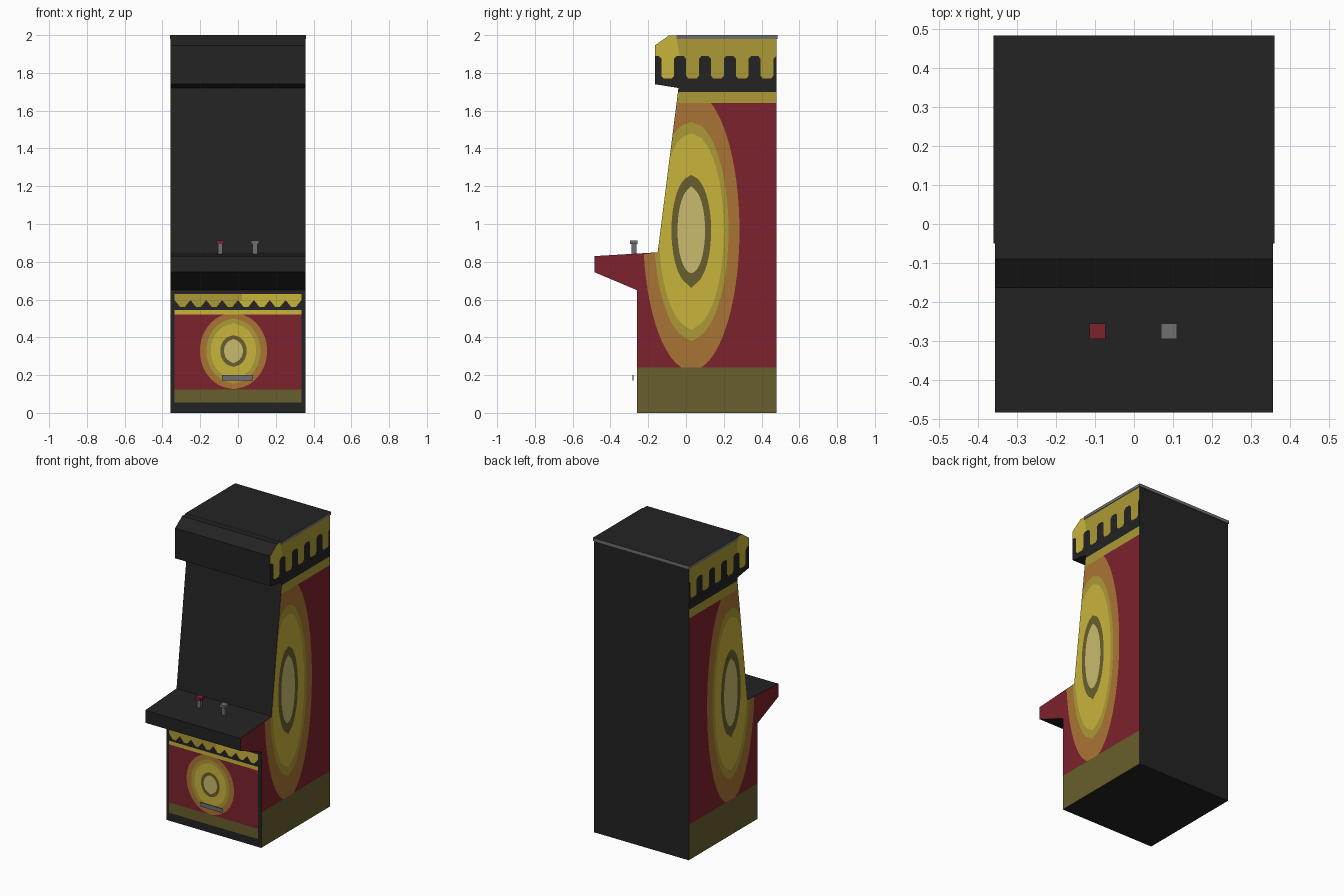
import bpy, bmesh, math

if "Cube" in bpy.data.objects:
    bpy.data.objects.remove(bpy.data.objects["Cube"])

# ---- colours (sRGB hex -> linear) ----
def lin(c):
    return c / 12.92 if c <= 0.04045 else ((c + 0.055) / 1.055) ** 2.4

HEX = {"black": "232323", "red": "7d222d", "orange": "aa7435", "gold": "ab9a35",
       "yellow": "c9b43b", "pale yellow": "c9bb6d", "dark olive": "685f2d", "grey": "707074"}
NAMES = list(HEX)
MATS = []
for n, h in HEX.items():
    m = bpy.data.materials.new(n)
    m.diffuse_color = [lin(int(h[i:i + 2], 16) / 255) for i in (0, 2, 4)] + [1]
    m.use_nodes = True
    m.node_tree.nodes["Principled BSDF"].inputs["Base Color"].default_value = m.diffuse_color
    MATS.append(m)
BLACK, RED, ORANGE, GOLD, YELLOW, PALE, OLIVE, GREY = range(8)


def finish(bm, name):
    me = bpy.data.meshes.new(name)
    bm.to_mesh(me)
    bm.free()
    for m in MATS:
        me.materials.append(m)
    ob = bpy.data.objects.new(name, me)
    bpy.context.collection.objects.link(ob)
    return ob


def box(name, x, y, z, mat, top=None):
    bm = bmesh.new()
    bmesh.ops.create_cube(bm, size=1)
    for v in bm.verts:
        for i, r in enumerate((x, y, z)):
            v.co[i] = r[0] if v.co[i] < 0 else r[1]
    for f in bm.faces:
        f.normal_update()
        f.material_index = top if top is not None and f.normal.z > 0.5 else mat
    return finish(bm, name)


# ---- painted panel: rows in z, each cut into colour cells ----
def paint(bm, zones, knots, left, right, place, flip=False):
    cache = {}

    def vert(u, z):
        p = place(u, z)
        k = tuple(round(c, 5) for c in p)
        if k not in cache:
            cache[k] = bm.verts.new(p)
        return cache[k]

    for z0, z1, n, breaks, cols in zones:
        zs = {round(z0 + (z1 - z0) * i / n, 4) for i in range(n + 1)}
        zs = sorted(zs | {k for k in knots if z0 < k < z1})
        rows = []
        for z in zs:
            l, r = left(z), right(z)
            rows.append([l] + [min(max(b, l), r) for b in breaks(z)] + [r])
        for za, zb, a, b in zip(zs, zs[1:], rows, rows[1:]):
            for i, c in enumerate(cols):
                vs = [vert(a[i], za), vert(a[i + 1], za), vert(b[i + 1], zb), vert(b[i], zb)]
                vs = list(dict.fromkeys(vs))
                if len(vs) > 2:
                    f = bm.faces.new(vs[::-1] if flip else vs)
                    f.material_index = c


def plain(z):
    return []


def rings(cu, cz, axes):
    """Nested ellipses: break positions at height z."""
    def f(z):
        w = [a * math.sqrt(max(0, 1 - ((z - cz) / b) ** 2)) for a, b in axes]
        return [cu - k for k in w] + [cu + k for k in w[::-1]]
    return f


def drips(first, step, count, half):
    """Row of hanging drips whose half width depends on height."""
    def f(z):
        return [first + step * i + s * half(z) for i in range(count) for s in (-1, 1)]
    return f


RING = [RED, ORANGE, GOLD, YELLOW, OLIVE, PALE, OLIVE, YELLOW, GOLD, ORANGE, RED]

# ---- cabinet body: side profile (y, z), front edge is a function of height ----
W = 0.357
FRONT = [(-0.26, 0), (-0.26, 0.65), (-0.485, 0.745), (-0.485, 0.83), (-0.15, 0.85),
         (-0.04, 1.72), (-0.165, 1.74), (-0.165, 1.945), (-0.09, 1.998)]
BACK = 0.48


def front(z):
    for (ya, za), (yb, zb) in zip(FRONT, FRONT[1:]):
        if z <= zb:
            return ya + (yb - ya) * (z - za) / (zb - za)
    return FRONT[-1][0]


def side_half(z):
    if z < 1.785:
        return 0.022 + 0.012 * (z - 1.77) / 0.015
    return 0.034 if z < 1.876 else 0.034 + 0.014 * (z - 1.875) / 0.015


side_rings = rings(0.028, 0.965, [(0.255, 0.74), (0.197, 0.575), (0.172, 0.515),
                                  (0.105, 0.29), (0.073, 0.225)])
SIDE = [(0, 0.24, 1, plain, [OLIVE]),
        (0.24, 1.64, 70, side_rings, RING),
        (1.64, 1.70, 1, plain, [GOLD]),
        (1.70, 1.77, 1, plain, [BLACK]),
        (1.77, 1.89, 8, drips(-0.097, 0.1315, 5, side_half),
         [BLACK, YELLOW] + [BLACK, GOLD] * 4 + [BLACK]),
        (1.89, 1.998, 1, lambda z: [-0.035 - 0.15 * (z - 1.89)], [YELLOW, GOLD])]

bm = bmesh.new()
knots = [k[1] for k in FRONT]
for s in (1, -1):
    paint(bm, SIDE, knots, front, lambda z: BACK, lambda u, z: (s * W, u, z), s < 0)
loop = [(BACK, 0), (BACK, 1.998)] + FRONT[::-1]
for p, q in zip(loop, loop[1:] + loop[:1]):
    f = bm.faces.new([bm.verts.new(c) for c in
                      ((-W, *p), (-W, *q), (W, *q), (W, *p))])
    f.material_index = BLACK
bmesh.ops.remove_doubles(bm, verts=bm.verts, dist=1e-4)
finish(bm, "cabinet_body")

# ---- roof plate with grey edges ----
box("roof_plate", (-0.361, 0.361), (-0.05, 0.485), (1.98, 2.0), GREY, top=BLACK)


# ---- painted lower front panel ----
def front_half(z):
    return 0.012 + 0.028 * (z - 0.56) / 0.035


front_rings = rings(-0.024, 0.328, [(0.178, 0.2), (0.143, 0.168), (0.12, 0.143),
                                    (0.07, 0.082), (0.05, 0.06)])
PANEL = [(0.055, 0.125, 1, plain, [OLIVE]),
         (0.125, 0.52, 40, front_rings, RING),
         (0.52, 0.545, 1, plain, [YELLOW]),
         (0.545, 0.56, 1, plain, [BLACK]),
         (0.56, 0.595, 3, drips(-0.294, 0.084, 8, front_half),
          [BLACK, GOLD] * 4 + [BLACK, YELLOW] * 4 + [BLACK]),
         (0.595, 0.63, 1, lambda z: [0.02], [GOLD, YELLOW])]
bm = bmesh.new()
paint(bm, PANEL, [], lambda z: -0.335, lambda z: 0.335, lambda u, z: (u, -0.263, z))
finish(bm, "front_art_panel")

# ---- coin plate ----
box("coin_plate", (-0.085, 0.08), (-0.283, -0.279), (0.172, 0.2), GREY)

# ---- two control sticks ----
for side, x, mat in (("left", -0.094, RED), ("right", 0.09, GREY)):
    box(side + "_stick", (x - 0.013, x + 0.013), (-0.289, -0.263), (0.835, 0.895), GREY)
    box(side + "_stick_cap", (x - 0.021, x + 0.021), (-0.296, -0.256), (0.893, 0.912), mat)
